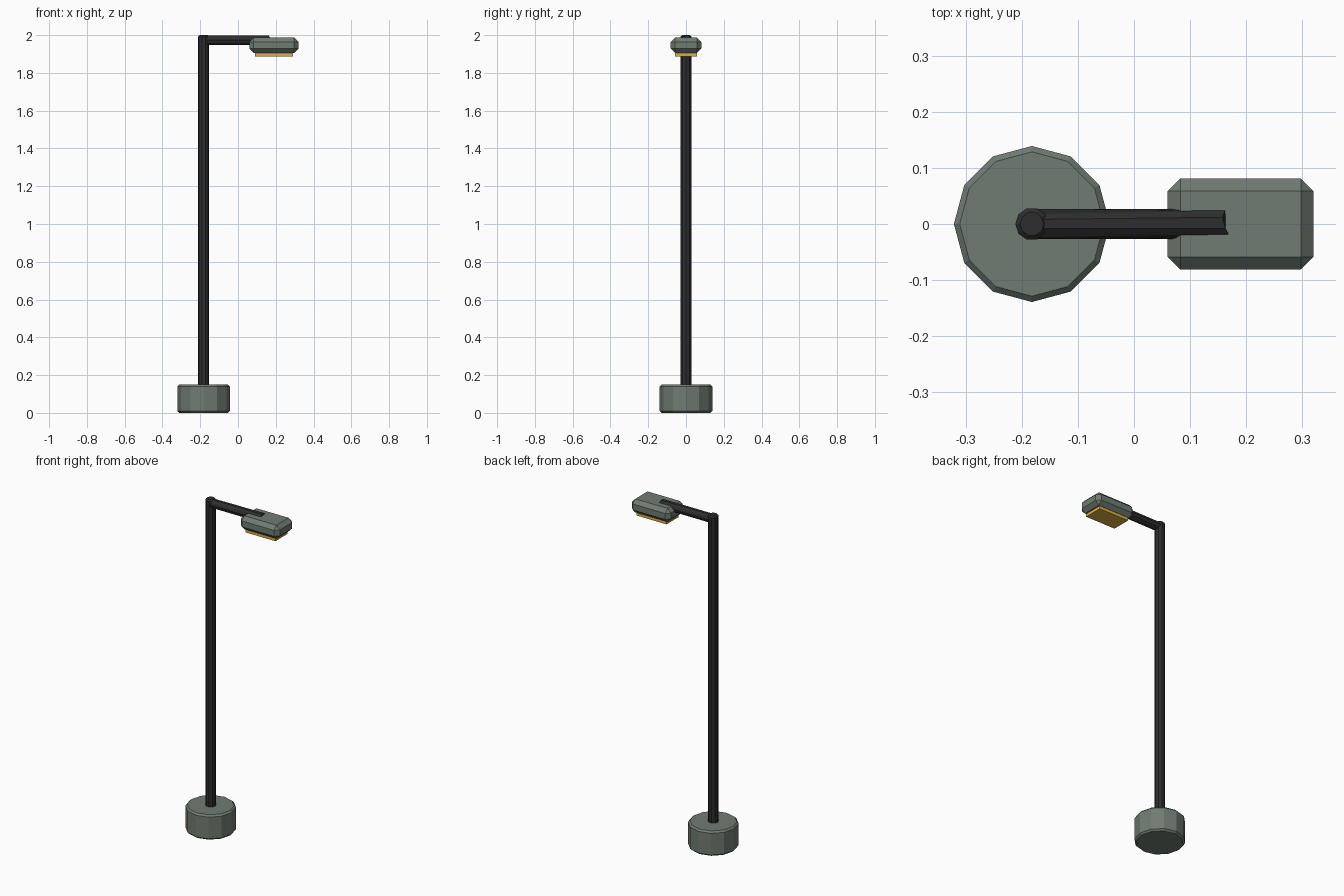
import bpy, bmesh, math
from mathutils import Matrix

if "Cube" in bpy.data.objects:
    bpy.data.objects.remove(bpy.data.objects["Cube"])


def material(name, rgb):
    m = bpy.data.materials.new(name)
    m.diffuse_color = (*rgb, 1)
    m.use_nodes = True
    m.node_tree.nodes["Principled BSDF"].inputs["Base Color"].default_value = m.diffuse_color
    return m


GREY = material("grey_green", (0.162, 0.200, 0.170))
BLACK = material("charcoal", (0.027, 0.027, 0.028))
AMBER = material("amber_light", (0.72, 0.42, 0.05))


def finish(name, bm, mat, bevel):
    # chamfer only the hard edges, leaving gentle side edges alone
    if bevel:
        edges = [e for e in bm.edges if e.calc_face_angle(0) > math.radians(50)]
        bmesh.ops.bevel(bm, geom=edges, offset=bevel, segments=1,
                        profile=0.5, affect='EDGES')
    bmesh.ops.recalc_face_normals(bm, faces=bm.faces)
    me = bpy.data.meshes.new(name)
    bm.to_mesh(me)
    bm.free()
    me.materials.append(mat)
    ob = bpy.data.objects.new(name, me)
    bpy.context.collection.objects.link(ob)


def prism(name, sides, radius, length, matrix, mat, bevel):
    # cylinder along local z, first vertex on local +x
    bm = bmesh.new()
    ring = [bm.verts.new((radius * math.cos(2 * math.pi * i / sides),
                          radius * math.sin(2 * math.pi * i / sides), 0))
            for i in range(sides)]
    face = bm.faces.new(ring)
    top = bmesh.ops.extrude_face_region(bm, geom=[face])["geom"]
    bmesh.ops.translate(bm, vec=(0, 0, length),
                        verts=[g for g in top if isinstance(g, bmesh.types.BMVert)])
    bm.transform(matrix)
    finish(name, bm, mat, bevel)


def box(name, lo, hi, mat, bevel):
    bm = bmesh.new()
    bmesh.ops.create_cube(bm, size=1)
    for v in bm.verts:
        v.co = [(a + b) / 2 + c * (b - a) for a, b, c in zip(lo, hi, v.co)]
    finish(name, bm, mat, bevel)


POLE_X = -0.182

# Foundation and upright
prism("base", 12, 0.139, 0.15, Matrix.Translation((POLE_X, 0, 0)), GREY, 0.01)
prism("pole", 10, 0.0295, 1.87, Matrix.Translation((POLE_X, 0, 0.13)), BLACK, 0.008)

# Horizontal arm: local z runs along x, local x along y
along_x = Matrix(((0, 0, 1, 0), (1, 0, 0, 0), (0, 1, 0, 0), (0, 0, 0, 1)))
prism("arm", 10, 0.0265, 0.345,
      Matrix.Translation((POLE_X, 0, 1.973)) @ along_x, BLACK, 0.008)

# Lamp head and glowing panel underneath
box("lamp_head", (0.06, -0.081, 1.906), (0.32, 0.081, 1.987), GREY, 0.0225)
box("light_panel", (0.09, -0.057, 1.888), (0.29, 0.057, 1.91), AMBER, 0)
